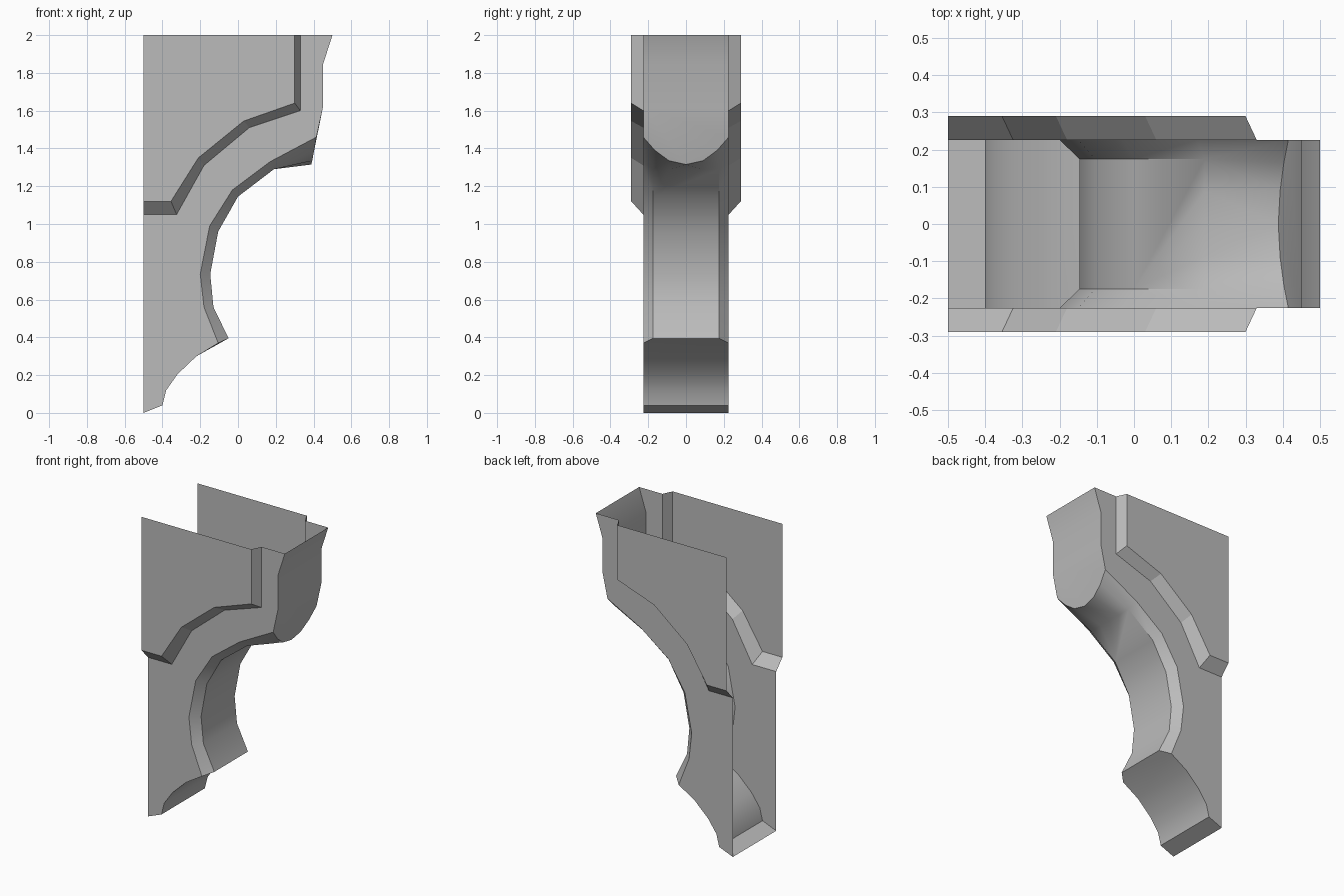
import bpy
import bmesh
from math import radians
from mathutils import Vector

if "Cube" in bpy.data.objects:
    bpy.data.objects.remove(bpy.data.objects["Cube"], do_unlink=True)

stone = bpy.data.materials.new("stone_grey")
stone.use_nodes = True
GREY = (0.5, 0.5, 0.5, 1)
stone.diffuse_color = GREY
stone.node_tree.nodes["Principled BSDF"].inputs["Base Color"].default_value = GREY

WALL, INNER, RAISED = 0.226, 0.175, 0.29

# Profiles as (x, z)
foot = [(-.5, 0), (-.4, .04), (-.38, .12), (-.32, .205), (-.22, .3), (-.105, .37)]
arch_rim = [(-.105, .37), (-.18, .56), (-.2, .735), (-.15, .99), (-.03, 1.18), (.17, 1.33)]
arch_core = [(-.05, .395), (-.13, .56), (-.147, .735), (-.105, .96), (0, 1.145), (.19, 1.29)]
nose = [(.415, 1.46), (.45, 1.62), (.45, 1.845), (.5, 2)]
step_low = [(.33, 2), (.33, 1.6), (.06, 1.51), (-.18, 1.31), (-.325, 1.05), (-.5, 1.05)]
step_high = [(.3, 2), (.3, 1.64), (.03, 1.545), (-.21, 1.35), (-.355, 1.12), (-.5, 1.12)]
# Rounded lower lip of the nose
lip = [(.415, WALL, 1.46), (.403, .165, 1.39), (.393, .09, 1.335), (.388, 0, 1.315)]


def at(profile, y):
    return [(x, y, z) for x, z in profile]


def strips(a, b):
    return [[a[i], a[i + 1], b[i + 1], b[i]] for i in range(len(a) - 1)]


def mirror(points):
    return [(x, -y, z) for x, y, z in points]


def build(name, faces, hint, smooth=False):
    """Weld polygons into one open shell, each facing along the hint."""
    bm = bmesh.new()
    verts = {}
    for points in faces:
        ring = []
        for p in points:
            key = tuple(round(c, 4) for c in p)
            if key not in verts:
                verts[key] = bm.verts.new(p)
            ring.append(verts[key])
        face = bm.faces.new(ring)
        face.normal_update()
        side = sum(p[1] for p in points)
        side = 0 if abs(side) < 1e-6 else (1 if side > 0 else -1)
        if face.normal.dot(Vector((hint[0], hint[1] * side, hint[2]))) < 0:
            face.normal_flip()
    mesh = bpy.data.meshes.new(name)
    bm.to_mesh(mesh)
    bm.free()
    mesh.materials.append(stone)
    obj = bpy.data.objects.new(name, mesh)
    bpy.context.collection.objects.link(obj)
    if smooth:
        bpy.ops.object.select_all(action='DESELECT')
        obj.select_set(True)
        bpy.context.view_layer.objects.active = obj
        bpy.ops.object.shade_smooth_by_angle(angle=radians(30))
    return obj


# Side walls and the raised panels with their bevelled borders
wall = foot + arch_rim[1:] + nose + step_low
panel = step_high + [(-.5, 2)]
for name, s in (("back", 1), ("front", -1)):
    build(name + "_side_wall", [at(wall, s * WALL)], (0, 1, 0))
    build(name + "_raised_panel", [at(panel, s * RAISED)], (0, 1, 0))
    build(name + "_panel_bevel",
          strips(at(step_low, s * WALL), at(step_high, s * RAISED)), (1, 1, -1))

# Curved foot, ending on the arch's chamfered lower edge
foot_faces = strips(at(foot[:-1], WALL), at(foot[:-1], -WALL))
edge = [(-.22, WALL, .3), (-.105, WALL, .37), (-.05, INNER, .395)]
foot_faces.append(edge + mirror(edge)[::-1])
build("foot_scroll", foot_faces, (1, 0, -1), True)

# Arch underside: core strip, chamfers, and the flare up to the lip
core = at(arch_core, INNER)
rim = at(arch_rim, WALL)
half = strips(core, rim)
half.append([core[-1], rim[-1], lip[0], lip[1]])
x, y, z = core[-1]
base = [(x, y, z), (x, y / 2, z), (x, 0, z)]
half += strips(base, lip[1:])
arch = strips(core, mirror(core))[:-1]
mid = [core[-2], base[0], base[1], base[2]]
arch.append(mid + mirror(mid[:3])[::-1])
arch += half + [mirror(f) for f in half]
build("arch_underside", arch, (1, 0, -1), True)

# Front nose with its rounded lower end
nose_faces = strips(at(nose[1:], WALL), at(nose[1:], -WALL))
nose_faces.append([(.45, WALL, 1.62)] + lip + mirror(lip[:3])[::-1] + [(.45, -WALL, 1.62)])
build("front_nose", nose_faces, (1, 0, -.2), True)
